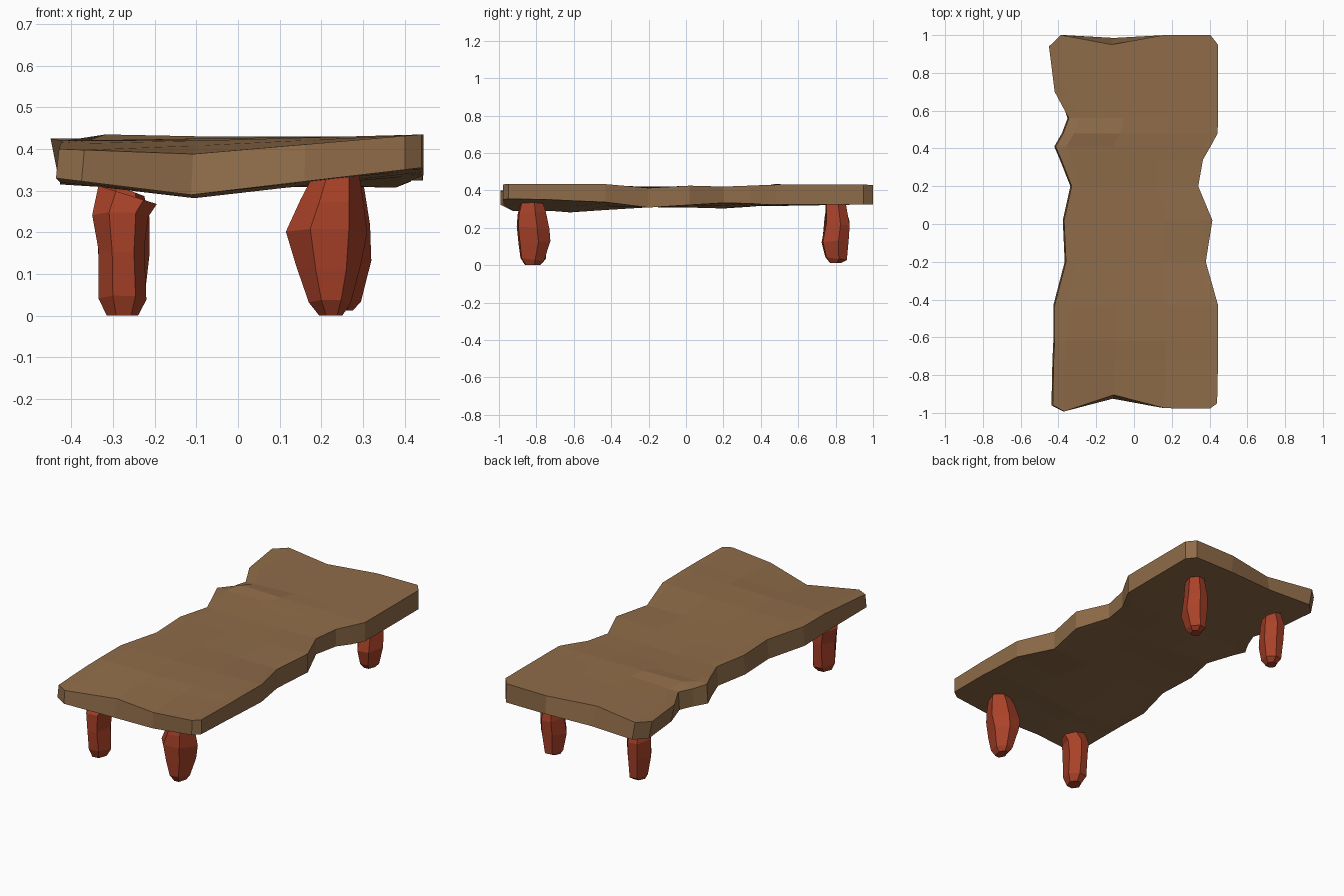
import bpy, bmesh


def material(name, rgb):
    m = bpy.data.materials.new(name)
    m.diffuse_color = (*rgb, 1)
    return m


wood = material("brown wood", (0.275, 0.15, 0.066))
red = material("red leg", (0.40, 0.054, 0.022))


def finish(bm, name, mats):
    bmesh.ops.recalc_face_normals(bm, faces=bm.faces)
    me = bpy.data.meshes.new(name)
    bm.to_mesh(me)
    bm.free()
    for m in mats:
        me.materials.append(m)
    ob = bpy.data.objects.new(name, me)
    bpy.context.collection.objects.link(ob)


# Slab stations: y, left x, right x, top z (left, centre, right), bottom z (left, centre, right)
ROWS = [
    (-0.97, -.43, .44, .400, .388, .435, .330, .290, .355),
    (-0.72, -.425, .445, .415, .408, .435, .325, .290, .350),
    (-0.62, -.42, .445, .42, .420, .435, .320, .282, .345),
    (-0.43, -.42, .445, .42, .425, .433, .315, .295, .337),
    (-0.20, -.36, .38, .42, .420, .413, .315, .310, .308),
    (0.02, -.37, .415, .42, .413, .425, .315, .308, .322),
    (0.20, -.33, .34, .415, .413, .420, .310, .303, .333),
    (0.34, -.385, .365, .42, .420, .425, .315, .312, .330),
    (0.41, -.415, .405, .42, .425, .428, .315, .318, .325),
    (0.48, -.375, .443, .41, .430, .430, .315, .320, .325),
    (0.56, -.345, .444, .415, .427, .430, .318, .322, .325),
    (0.70, -.42, .444, .42, .425, .430, .320, .325, .325),
    (0.95, -.45, .444, .425, .425, .430, .325, .325, .325),
]
COLS = [0, .07, .37, .68, .955, 1]           # fractions across the width
FRONT = [-.96, -.992, -.905, -.975, -.978, -.95]  # uneven end edges
BACK = [.94, 1, .95, 1, 1, .95]


def blend(l, c, r, t):
    return l + (c - l) * t / .37 if t < .37 else c + (r - c) * (t - .37) / .63


bm = bmesh.new()
tops, bots = [], []
for i, (y, xl, xr, tl, tc, tr, bl, bc, br) in enumerate(ROWS):
    tv, bv = [], []
    for j, t in enumerate(COLS):
        yt = yb = y
        if i == 0:
            yt = FRONT[j]
            yb = yt - (.02 if j == 2 else 0)
        elif i == len(ROWS) - 1:
            yt = BACK[j]
            yb = yt + (.035 if j == 2 else 0)
        inset = .02 if i > 10 else -.007     # lower left rim
        x = xl + (xr - xl) * t
        zt = blend(tl, tc, tr, t)
        if i == 9 and j == 1:
            zt = .435                        # small bump by the left notch
        tv.append(bm.verts.new((x, yt, zt)))
        bv.append(bm.verts.new((x + inset * (1 - t), yb, blend(bl, bc, br, t))))
    tops.append(tv)
    bots.append(bv)
n = len(COLS)
for a in range(len(ROWS) - 1):
    for j in range(n - 1):
        for g in (tops, bots):
            bm.faces.new((g[a][j], g[a][j + 1], g[a + 1][j + 1], g[a + 1][j]))
    for j in (0, n - 1):
        bm.faces.new((tops[a][j], tops[a + 1][j], bots[a + 1][j], bots[a][j]))
for a in (0, len(ROWS) - 1):
    for j in range(n - 1):
        bm.faces.new((tops[a][j], tops[a][j + 1], bots[a][j + 1], bots[a][j]))
finish(bm, "table_top", [wood])

# Legs: faceted rings of (z, x min, x max, y min, y max), with slanted brown cap
HEX = [(1, .25), (.35, 1), (-.5, .9), (-1, -.2), (-.4, -1), (.55, -.9)]


def leg(name, rings, slant):
    bm = bmesh.new()
    prev = None
    for k, (z, x0, x1, y0, y1) in enumerate(rings):
        top = k == len(rings) - 1
        s = 1 if k % 2 else -1               # alternate the facets a little
        ring = []
        for u, v in HEX:
            zz = z - (slant * u if top else .008 * s * v if k else 0)
            ring.append(bm.verts.new(((x0 + x1) / 2 + u * (x1 - x0) / 2,
                                      (y0 + y1) / 2 + v * (y1 - y0) / 2, zz)))
        if prev:
            for i in range(6):
                j = (i + 1) % 6
                bm.faces.new((prev[i], prev[j], ring[j], ring[i]))
        else:
            bm.faces.new(ring)
        prev = ring
    cap = bm.faces.new(prev)
    cap.material_index = 1
    finish(bm, name, [red, wood])


leg("front_right_leg", [(0, .195, .25, -.86, -.78), (.03, .17, .27, -.885, -.76),
    (.12, .14, .295, -.895, -.725), (.20, .115, .31, -.905, -.73),
    (.28, .15, .30, -.90, -.75), (.345, .185, .29, -.88, -.77)], 0)
leg("front_left_leg", [(0, -.315, -.24, -.86, -.78), (.04, -.335, -.22, -.88, -.75),
    (.16, -.335, -.225, -.89, -.74), (.24, -.35, -.215, -.89, -.74),
    (.29, -.335, -.195, -.87, -.76)], .022)
leg("back_right_leg", [(.012, .215, .275, .77, .83), (.035, .20, .295, .745, .86),
    (.13, .185, .32, .725, .87), (.22, .19, .317, .745, .875),
    (.325, .205, .30, .745, .855)], 0)
leg("back_left_leg", [(.012, -.305, -.245, .77, .83), (.04, -.32, -.225, .745, .86),
    (.14, -.335, -.213, .73, .87), (.24, -.34, -.213, .74, .875),
    (.305, -.32, -.225, .75, .855)], .018)
